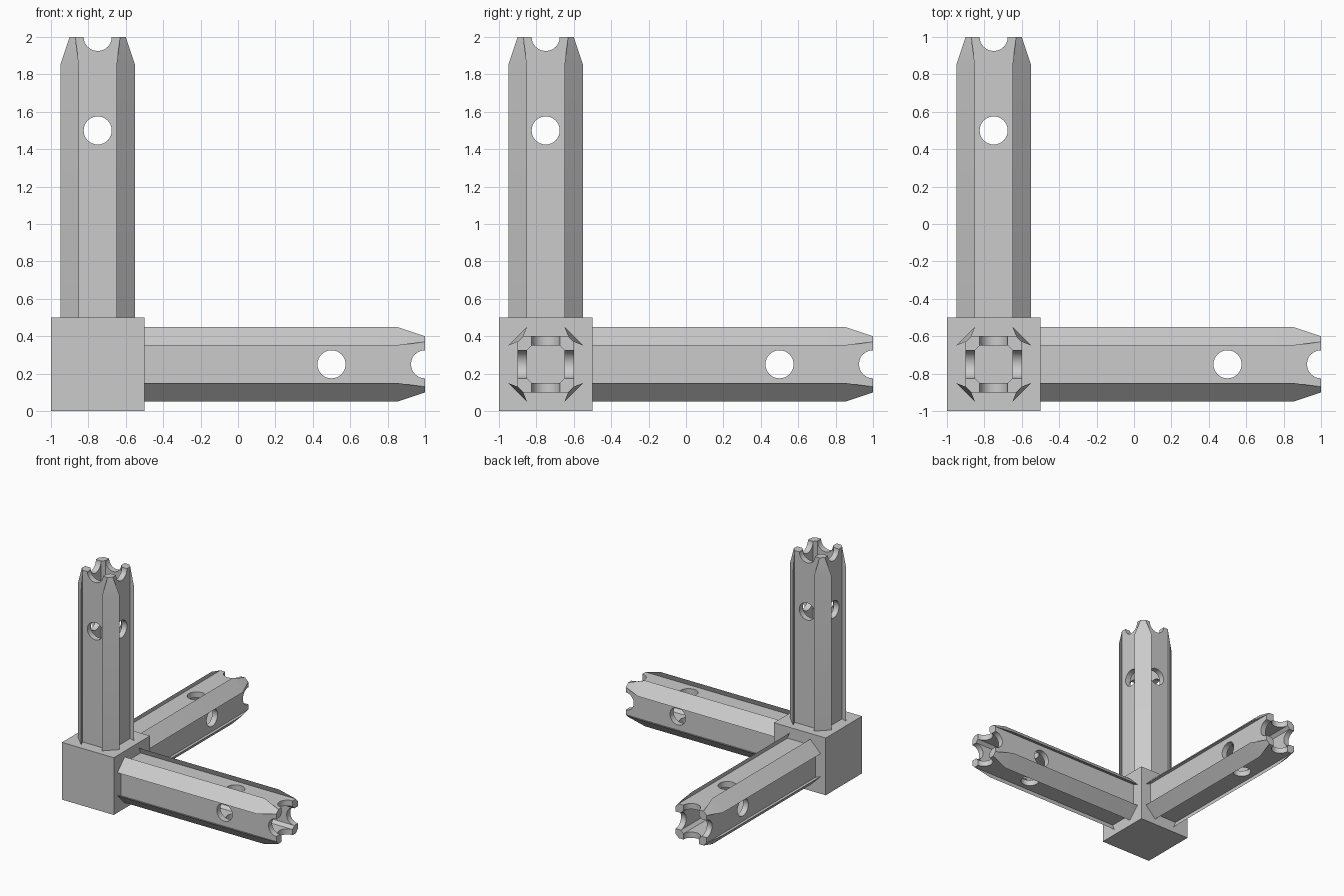
import bpy, bmesh
from math import pi, radians
from mathutils import Matrix, Vector

cube = bpy.data.objects.get("Cube")
if cube:
    bpy.data.objects.remove(cube, do_unlink=True)

grey = bpy.data.materials.new("plain grey")
grey.use_nodes = True
grey.diffuse_color = (0.6, 0.6, 0.6, 1)
grey.node_tree.nodes["Principled BSDF"].inputs["Base Color"].default_value = (0.6, 0.6, 0.6, 1)

HUB = Vector((-0.75, -0.75, 0.25))
BASE, TAPER, TIP, HOLE = 0.25, 1.6, 1.75, 1.25


def add_object(name, bm):
    bmesh.ops.recalc_face_normals(bm, faces=bm.faces[:])
    mesh = bpy.data.meshes.new(name)
    bm.to_mesh(mesh)
    bm.free()
    obj = bpy.data.objects.new(name, mesh)
    mesh.materials.append(grey)
    bpy.context.collection.objects.link(obj)
    return obj


def prism(corner, low, high):
    """Extrude a profile made of one corner repeated four times."""
    bm = bmesh.new()
    verts = []
    for turn in range(4):
        for x, y in corner:
            verts.append(bm.verts.new(Matrix.Rotation(turn * pi / 2, 3, "Z") @ Vector((x, y, low))))
    face = bm.faces.new(verts)
    made = bmesh.ops.extrude_face_region(bm, geom=[face])["geom"]
    bmesh.ops.translate(bm, vec=(0, 0, high - low),
                        verts=[g for g in made if isinstance(g, bmesh.types.BMVert)])
    return bm


# Hub block
bm = bmesh.new()
bmesh.ops.create_cube(bm, size=0.5)
hub = add_object("hub_block", bm)
hub.location = HUB

# Square tube with flared corner ribs
bm = prism([(0.15, 0.12), (0.2, 0.1), (0.1, 0.2), (0.12, 0.15)], BASE, TIP)

# Tapered rib ends
for turn in range(4):
    spin = Matrix.Rotation(turn * pi / 2, 3, "Z")
    start, tip = Vector((0.1, 0.2, TAPER)), Vector((0.121, 0.149, TIP))
    normal = Vector((1, -1, 0)).cross(tip - start)
    if normal.x < 0:
        normal.negate()
    cut = bmesh.ops.bisect_plane(bm, geom=bm.verts[:] + bm.edges[:] + bm.faces[:], dist=1e-5,
                                 plane_co=spin @ start, plane_no=spin @ normal, clear_outer=True)
    bmesh.ops.holes_fill(bm, edges=[e for e in bm.edges if e.is_boundary])
arm = add_object("upright_arm", bm)

# Cutters: hollow core, cross holes and half-round end notches
cutters = [add_object("core_cutter", prism([(0.1, -0.075), (0.1, 0.075)], BASE - 0.1, TIP + 0.1))]
for height in (HOLE, TIP):
    for axis in "XY":
        bm = bmesh.new()
        bmesh.ops.create_cone(bm, cap_ends=True, segments=48, radius1=0.075, radius2=0.075, depth=1,
                              matrix=Matrix.Translation((0, 0, height)) @ Matrix.Rotation(pi / 2, 4, axis))
        cutters.append(add_object("hole_cutter", bm))
for cutter in cutters:
    cutter.hide_render = True
    mod = arm.modifiers.new("cut", "BOOLEAN")
    mod.operation, mod.solver, mod.object = "DIFFERENCE", "EXACT", cutter

# Bake the cuts and drop the cutters
bpy.context.view_layer.update()
baked = bpy.data.meshes.new_from_object(arm.evaluated_get(bpy.context.evaluated_depsgraph_get()))
arm.modifiers.clear()
arm.data = baked
for cutter in cutters:
    bpy.data.objects.remove(cutter, do_unlink=True)

bpy.ops.object.select_all(action="DESELECT")
arm.select_set(True)
bpy.context.view_layer.objects.active = arm
bpy.ops.object.shade_smooth_by_angle(angle=radians(20))

# Three matching arms, turned about the hub's diagonal
for turn, name in enumerate(("upright_arm", "left_arm", "back_arm")):
    obj = arm if turn == 0 else arm.copy()
    if turn:
        bpy.context.collection.objects.link(obj)
    obj.name = name
    obj.matrix_world = Matrix.Translation(HUB) @ Matrix.Rotation(turn * 2 * pi / 3, 4, Vector((1, 1, 1)))
